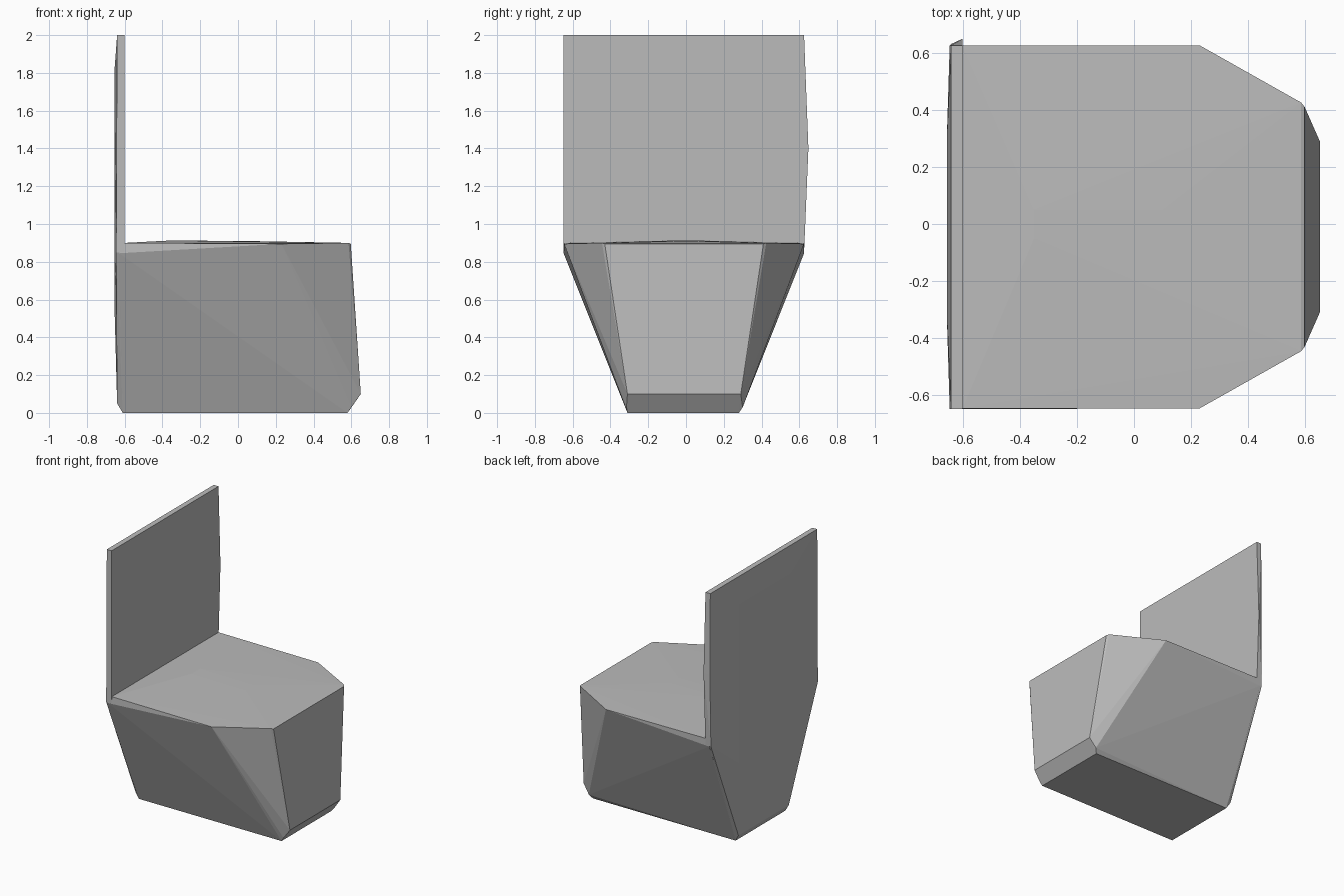
import bpy, bmesh, math

cube = bpy.data.objects.get("Cube")
if cube:
    bpy.data.objects.remove(cube, do_unlink=True)

grey = bpy.data.materials.new("mid grey")
grey.use_nodes = True
grey.diffuse_color = (0.5, 0.5, 0.5, 1)
grey.node_tree.nodes["Principled BSDF"].inputs["Base Color"].default_value = (0.5, 0.5, 0.5, 1)


def hull(name, rows):
    """Convex solid from rows of (x, z, right y, left y)."""
    bm = bmesh.new()
    for x, z, right, left in rows:
        for y in (right, left):
            bm.verts.new((x, y, z))
    res = bmesh.ops.convex_hull(bm, input=bm.verts[:])
    spare = {v for v in res["geom_interior"] + res["geom_unused"]
             if isinstance(v, bmesh.types.BMVert) and not v.link_faces}
    bmesh.ops.delete(bm, geom=list(spare), context="VERTS")
    bmesh.ops.dissolve_limit(bm, angle_limit=math.radians(0.5),
                             verts=bm.verts[:], edges=bm.edges[:])
    bmesh.ops.recalc_face_normals(bm, faces=bm.faces[:])
    mesh = bpy.data.meshes.new(name)
    bm.to_mesh(mesh)
    bm.free()
    mesh.materials.append(grey)
    obj = bpy.data.objects.new(name, mesh)
    bpy.context.collection.objects.link(obj)
    return obj


# Seat block: narrow foot flaring up to a wide top with clipped front corners
hull("seat_block", [
    (-0.61, 0.00, -0.31, 0.28),
    (-0.64, 0.05, -0.31, 0.29),
    (0.58, 0.00, -0.31, 0.28),
    (0.60, 0.03, -0.315, 0.30),
    (0.65, 0.10, -0.31, 0.29),
    (-0.63, 0.845, -0.648, 0.625),
    (-0.60, 0.90, -0.645, 0.625),
    (0.23, 0.895, -0.645, 0.625),
    (0.585, 0.90, -0.445, 0.425),
    (0.597, 0.895, -0.43, 0.41),
    (-0.35, 0.913, -0.05, 0.05),
    (0.10, 0.909, -0.05, 0.05),
])

# Back panel: thin upright slab whose lower part tapers to the foot
hull("back_panel", [
    (-0.60, 2.00, -0.648, 0.625),
    (-0.64, 2.00, -0.648, 0.625),
    (-0.655, 1.80, -0.32, 0.30),
    (-0.60, 1.40, -0.648, 0.648),
    (-0.64, 1.40, -0.648, 0.63),
    (-0.60, 0.85, -0.648, 0.625),
    (-0.645, 0.85, -0.648, 0.625),
    (-0.655, 0.60, -0.32, 0.30),
    (-0.64, 0.05, -0.31, 0.29),
    (-0.61, 0.00, -0.31, 0.28),
])
